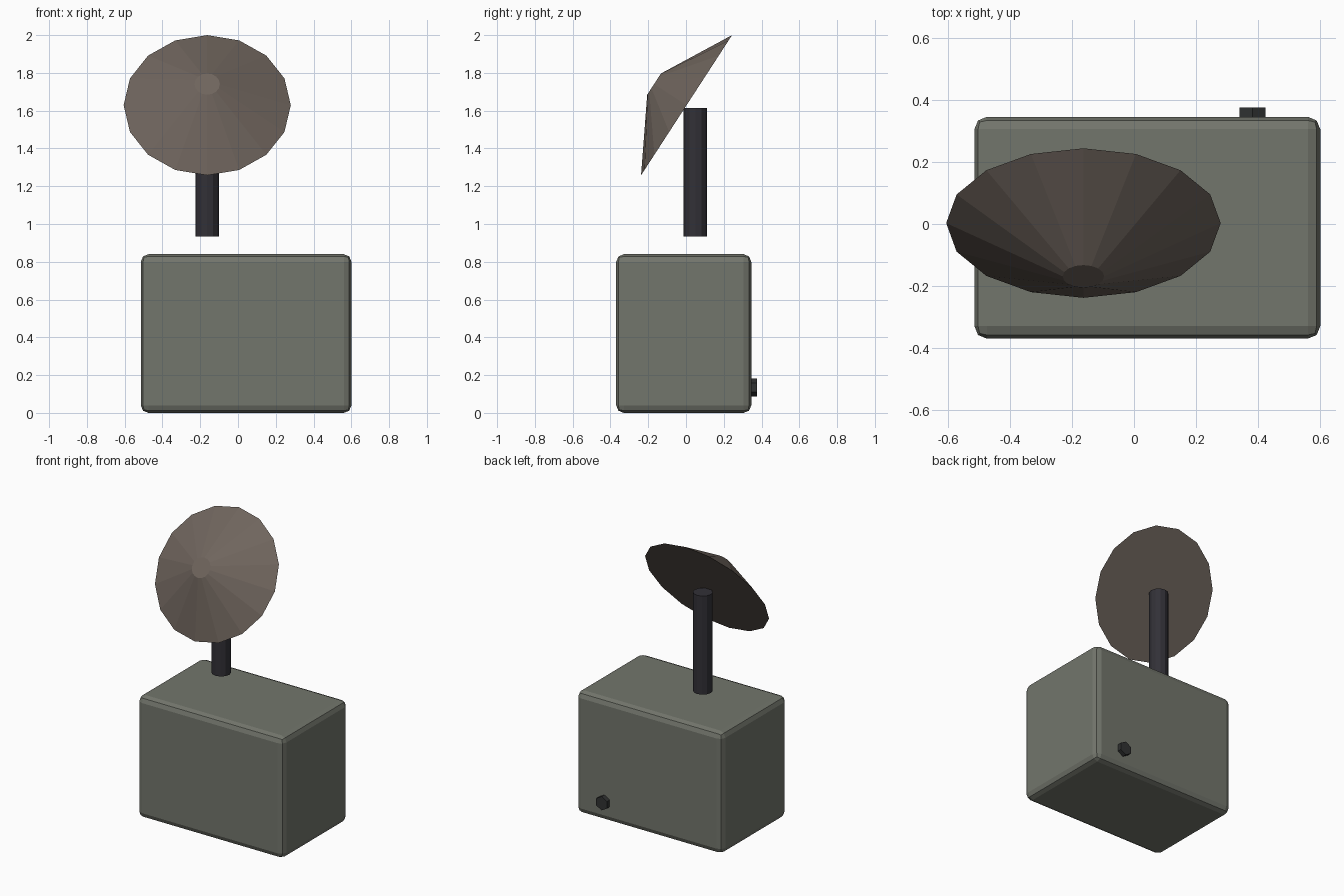
import bpy
import math

if "Cube" in bpy.data.objects:
    bpy.data.objects.remove(bpy.data.objects["Cube"])


def material(name, rgb):
    m = bpy.data.materials.new(name)
    m.diffuse_color = (*rgb, 1)
    m.use_nodes = True
    m.node_tree.nodes["Principled BSDF"].inputs["Base Color"].default_value = m.diffuse_color
    return m


def frustum(name, sides, r1, r2, depth, loc, tilt, mat):
    bpy.ops.mesh.primitive_cone_add(vertices=sides, radius1=r1, radius2=r2, depth=depth,
                                    location=loc, rotation=(tilt, 0, 0))
    ob = bpy.context.object
    ob.name = name
    ob.data.materials.append(mat)
    return ob


case_mat = material("case_green_grey", (0.17, 0.18, 0.15))
dish_mat = material("dish_brown", (0.16, 0.13, 0.11))
post_mat = material("post_dark", (0.032, 0.03, 0.038))
knob_mat = material("knob_dark", (0.03, 0.032, 0.032))

# Cabinet with rounded edges
bpy.ops.mesh.primitive_cube_add(size=1, location=(0.043, -0.012, 0.42))
cabinet = bpy.context.object
cabinet.name = "cabinet"
cabinet.scale = (1.115, 0.715, 0.84)
bpy.ops.object.transform_apply(location=False, rotation=False, scale=True)
cabinet.data.materials.append(case_mat)
bevel = cabinet.modifiers.new("rounded_edges", 'BEVEL')
bevel.width = 0.04
bevel.segments = 2

# Post floating just above the cabinet
frustum("post", 12, 0.062, 0.062, 0.68, (-0.163, 0.05, 1.275), 0, post_mat)

# Tilted dish: closed shallow cone with its narrow end facing front and up
tilt = math.radians(57)
depth = 0.205
rim = (-0.163, 0.003, 1.629)
mid = (rim[0], rim[1] - math.sin(tilt) * depth / 2, rim[2] + math.cos(tilt) * depth / 2)
frustum("dish", 16, 0.4425, 0.067, depth, mid, tilt, dish_mat)

# Hexagonal knob on the back
frustum("knob", 6, 0.048, 0.048, 0.04, (0.382, 0.355, 0.134), math.pi / 2, knob_mat)
